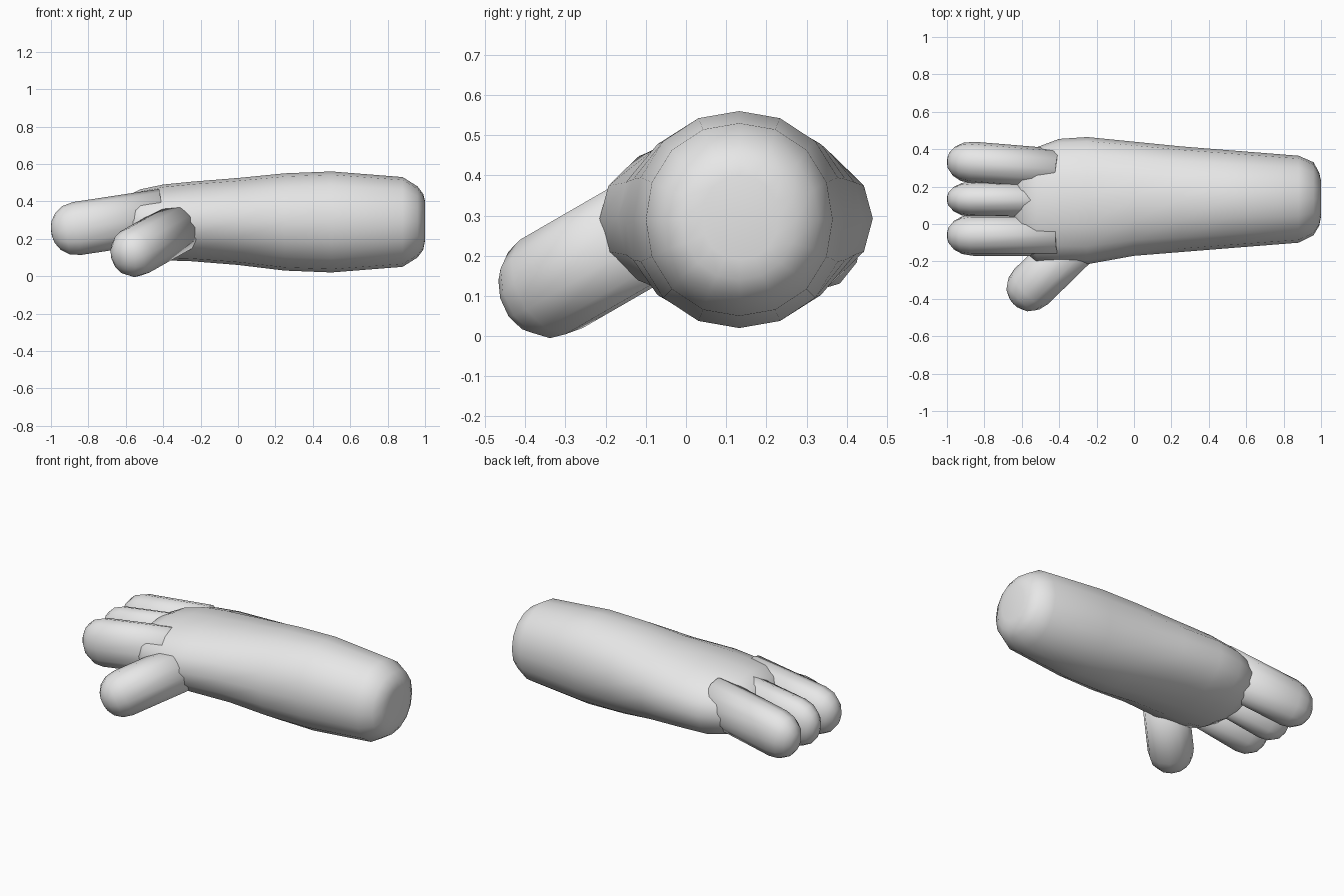
import bpy, bmesh, math
from mathutils import Vector

if "Cube" in bpy.data.objects:
    bpy.data.objects.remove(bpy.data.objects["Cube"])

grey = bpy.data.materials.new("plain grey")
grey.use_nodes = True
GREY = (0.8, 0.8, 0.8, 1)
grey.diffuse_color = GREY
grey.node_tree.nodes["Principled BSDF"].inputs["Base Color"].default_value = GREY


def loft(name, rings, sides, power=2.0):
    """Skin rings given as (centre, side axis * radius, up axis * radius)."""
    bm = bmesh.new()
    loops = []
    for centre, u, v in rings:
        loop = []
        for i in range(sides):
            a = 2 * math.pi * i / sides
            c, s = math.cos(a), math.sin(a)
            k = (abs(c) ** power + abs(s) ** power) ** (-1 / power)
            loop.append(bm.verts.new(centre + u * c * k + v * s * k))
        loops.append(loop)
    for a, b in zip(loops, loops[1:]):
        for i in range(sides):
            j = (i + 1) % sides
            bm.faces.new((a[i], a[j], b[j], b[i]))
    bm.faces.new(loops[0])
    bm.faces.new(loops[-1])
    bmesh.ops.recalc_face_normals(bm, faces=bm.faces)
    mesh = bpy.data.meshes.new(name)
    bm.to_mesh(mesh)
    bm.free()
    mesh.materials.append(grey)
    mesh.shade_smooth()
    obj = bpy.data.objects.new(name, mesh)
    bpy.context.collection.objects.link(obj)
    return obj


def digit(name, base, tip, width, height, reach):
    """Rounded finger; tip is the centre of the rounded end."""
    base, tip = Vector(base), Vector(tip)
    d = (tip - base).normalized()
    side = d.cross(Vector((0, 0, 1))).normalized()
    up = side.cross(d)
    rings = [(base, side * width, up * height)]
    for deg in (0, 25, 48, 68, 82):
        a = math.radians(deg)
        f = math.cos(a) ** 0.9
        rings.append((tip + d * reach * math.sin(a), side * width * f, up * height * f))
    return loft(name, rings, 12, 2.1)


# Forearm and palm: x, low y, high y, low z, high z
sections = [
    (1.0, 0.04, 0.23, 0.19, 0.40),
    (0.99, -0.01, 0.275, 0.14, 0.44),
    (0.96, -0.06, 0.33, 0.10, 0.48),
    (0.88, -0.10, 0.365, 0.05, 0.53),
    (0.5, -0.13, 0.395, 0.02, 0.56),
    (0.25, -0.15, 0.415, 0.03, 0.55),
    (0.0, -0.17, 0.44, 0.06, 0.525),
    (-0.25, -0.215, 0.465, 0.08, 0.505),
    (-0.4, -0.21, 0.455, 0.085, 0.49),
    (-0.52, -0.20, 0.41, 0.11, 0.465),
    (-0.6, -0.14, 0.34, 0.16, 0.425),
    (-0.64, -0.04, 0.24, 0.22, 0.36),
]
loft("forearm_and_palm",
     [(Vector((x, (a + b) / 2, (c + d) / 2)), Vector((0, (b - a) / 2, 0)),
       Vector((0, 0, (d - c) / 2))) for x, a, b, c, d in sections], 16, 2.12)

# Three fingers side by side
for name, y0, y1, w in (("near_finger", -0.06, -0.06, 0.11),
                        ("middle_finger", 0.125, 0.132, 0.095),
                        ("far_finger", 0.29, 0.328, 0.112)):
    digit(name, (-0.4, y0, 0.325), (-0.86, y1, 0.255), w, 0.143, 0.14)

# Thumb pointing forward and down
digit("thumb", (-0.32, -0.11, 0.26), (-0.55, -0.335, 0.13), 0.13, 0.135, 0.13)
